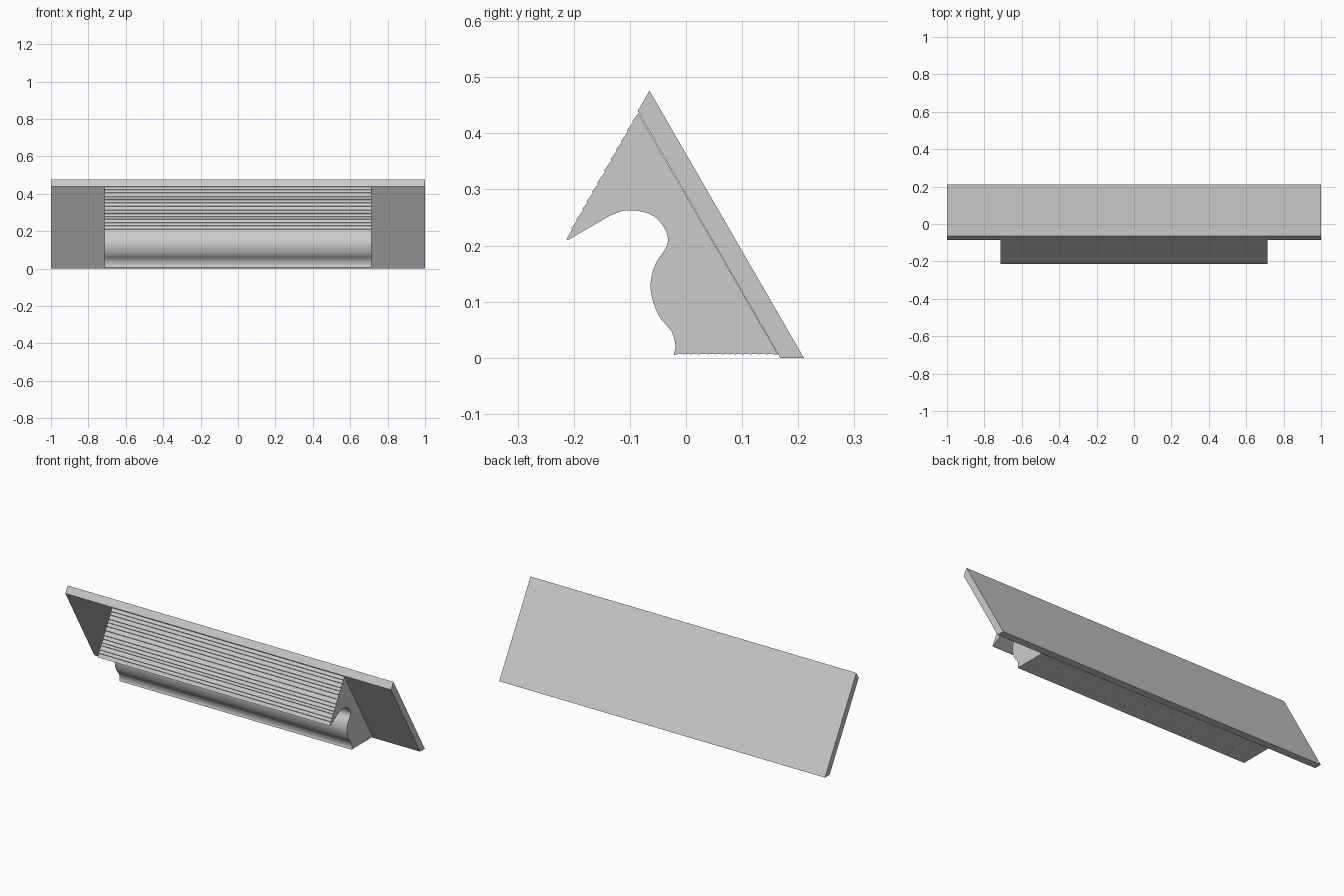
import bpy
import bmesh
import random
from mathutils import Vector

random.seed(4)
if "Cube" in bpy.data.objects:
    bpy.data.objects.remove(bpy.data.objects["Cube"])

grey = bpy.data.materials.new("light grey")
grey.use_nodes = True
colour = (0.6, 0.6, 0.6, 1)
grey.diffuse_color = colour
grey.node_tree.nodes["Principled BSDF"].inputs["Base Color"].default_value = colour


def extrude_profile(name, points, half_width):
    """Solid made by sweeping a (y, z) outline along x."""
    bm = bmesh.new()
    face = bm.faces.new([bm.verts.new((-half_width, y, z)) for y, z in points])
    swept = bmesh.ops.extrude_face_region(bm, geom=[face])["geom"]
    verts = [v for v in swept if isinstance(v, bmesh.types.BMVert)]
    bmesh.ops.translate(bm, verts=verts, vec=(2 * half_width, 0, 0))
    bmesh.ops.recalc_face_normals(bm, faces=bm.faces)
    mesh = bpy.data.meshes.new(name)
    bm.to_mesh(mesh)
    bm.free()
    mesh.materials.append(grey)
    obj = bpy.data.objects.new(name, mesh)
    bpy.context.collection.objects.link(obj)
    return obj


def rough_line(start, end, steps, depth):
    """Line from start to end with shallow sawtooth layer ridges."""
    a, b = Vector(start), Vector(end)
    along = (b - a).normalized()
    outward = Vector((along.y, -along.x))
    points = [a]
    for i in range(1, steps):
        p = a.lerp(b, (i + random.uniform(-0.25, 0.25)) / steps)
        points += [p - outward * depth, p + along * 0.002]
    return points + [b]


def smooth_curve(points, cuts):
    """Rounded path through the points."""
    pts = [Vector(p) for p in points]
    pts = [2 * pts[0] - pts[1]] + pts + [2 * pts[-1] - pts[-2]]
    out = []
    for p, q, r, s in zip(pts, pts[1:], pts[2:], pts[3:]):
        for i in range(cuts):
            t = i / cuts
            out.append(0.5 * (2 * q + (r - p) * t + (2 * p - 5 * q + 4 * r - s) * t ** 2
                              + (3 * q - p - 3 * r + s) * t ** 3))
    return out + [pts[-2]]


# Sloping back plate
extrude_profile("back_plate", [(-0.065, 0.476), (-0.086, 0.44), (0.168, 0), (0.21, 0)], 1)

# Hooked body: ridged front slope, curved recess, ridged underside
slope = rough_line((-0.085, 0.436), (-0.213, 0.211), 13, -0.0025)
recess = smooth_curve([(-0.21, 0.21), (-0.167, 0.235), (-0.127, 0.257), (-0.095, 0.263),
                       (-0.058, 0.253), (-0.036, 0.226), (-0.034, 0.2), (-0.056, 0.164),
                       (-0.063, 0.122), (-0.05, 0.078), (-0.026, 0.047), (-0.019, 0.022),
                       (-0.022, 0.006)], 4)
underside = rough_line((-0.018, 0.006), (0.164, 0.006), 14, 0.0015)
extrude_profile("hook_body", slope + recess + underside, 0.713)
